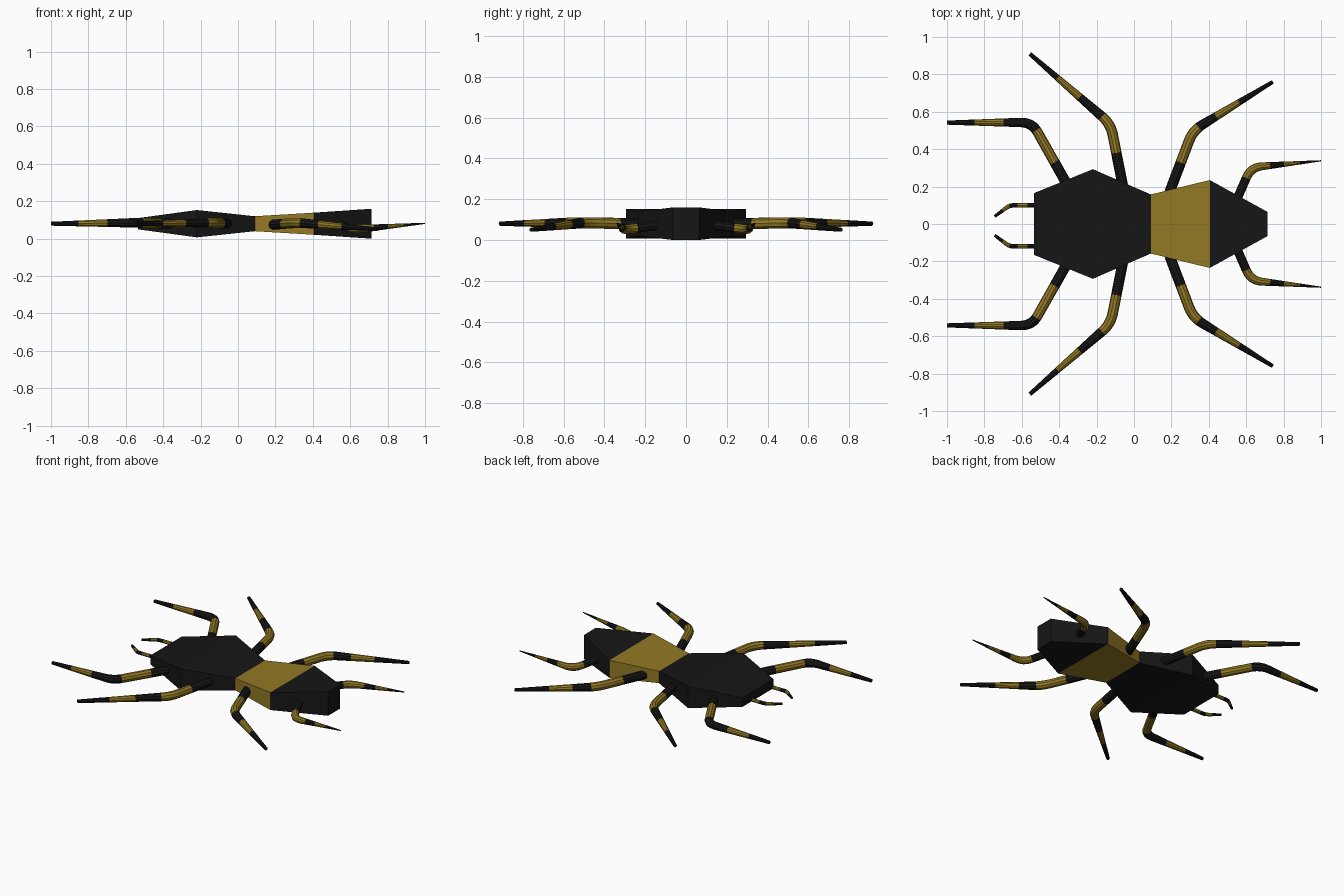
import bpy, bmesh, math
from mathutils import Vector

if "Cube" in bpy.data.objects:
    bpy.data.objects.remove(bpy.data.objects["Cube"])


def material(name, rgb):
    m = bpy.data.materials.new(name)
    m.diffuse_color = (*rgb, 1)
    m.use_nodes = True
    m.node_tree.nodes["Principled BSDF"].inputs["Base Color"].default_value = m.diffuse_color
    return m


BLACK = material("black", (0.008, 0.008, 0.008))
GOLD = material("gold", (0.29, 0.19, 0.018))


def loft(name, rings, gold):
    """Skin closed rings of points; segments whose index is in gold are gold."""
    bm = bmesh.new()
    vs = [[bm.verts.new(p) for p in r] for r in rings]
    n = len(vs[0])
    for i in range(len(vs) - 1):
        for k in range(n):
            j = (k + 1) % n
            f = bm.faces.new((vs[i][k], vs[i][j], vs[i + 1][j], vs[i + 1][k]))
            f.material_index = int(i in gold)
    bm.faces.new(vs[0])
    bm.faces.new(vs[-1])
    bmesh.ops.recalc_face_normals(bm, faces=bm.faces)
    me = bpy.data.meshes.new(name)
    bm.to_mesh(me)
    bm.free()
    me.materials.append(BLACK)
    me.materials.append(GOLD)
    ob = bpy.data.objects.new(name, me)
    bpy.context.collection.objects.link(ob)
    return ob


def limb(name, base, elbow, tip, radii, bands, fillet, sides=10):
    """Banded, tapered tube with a rounded elbow."""
    b, e, t = Vector(base), Vector(elbow), Vector(tip)
    p0 = e + (b - e).normalized() * fillet
    p1 = e + (t - e).normalized() * fillet
    path = [b]
    for i in range(7):
        u = i / 6
        path.append(p0 * (1 - u) ** 2 + e * 2 * u * (1 - u) + p1 * u * u)
    path.append(t)
    dist = [0]
    for a, c in zip(path, path[1:]):
        dist.append(dist[-1] + (c - a).length)
    total = dist[-1]
    stops = sorted(set(dist) | {f * total for f in bands})

    def at(s):
        s = min(max(s, 0), total)
        i = max(k for k in range(len(path) - 1) if dist[k] <= s)
        return path[i].lerp(path[i + 1], (s - dist[i]) / (dist[i + 1] - dist[i]))

    mid_s = dist[4]
    rings, up = [], Vector((0, 0, 1))
    for s in stops:
        d = (at(s + 0.005) - at(s - 0.005)).normalized()
        side = d.cross(up).normalized()
        nrm = side.cross(d)
        if s < mid_s:
            r = radii[0] + (radii[1] - radii[0]) * s / mid_s
        else:
            r = radii[1] + (radii[2] - radii[1]) * (s - mid_s) / (total - mid_s)
        rings.append([at(s) + (side * math.cos(2 * math.pi * k / sides)
                               + nrm * math.sin(2 * math.pi * k / sides)) * r
                      for k in range(sides)])
    gold = set()
    for i in range(len(stops) - 1):
        f = (stops[i] + stops[i + 1]) / 2 / total
        if sum(f > x for x in bands) % 2:
            gold.add(i)
    return loft(name, rings, gold)


# faceted body: x, half width, half height
sections = [(-0.535, 0.165, 0.03), (-0.22, 0.293, 0.073), (0.09, 0.158, 0.04),
            (0.405, 0.235, 0.059), (0.715, 0.064, 0.08)]
loft("body", [[(x, sy * w, 0.08 + sz * h)
               for sy, sz in ((-1, -1), (1, -1), (1, 1), (-1, 1))]
              for x, w, h in sections], {2})

# four pairs of legs: base, elbow, tip, radii, bands
legs = {
    "front_leg": ((-0.34, 0.18, 0.08), (-0.545, 0.543, 0.085), (-1.0, 0.542, 0.08),
                  (0.028, 0.027, 0.011), (0.2, 0.43, 0.65, 0.83)),
    "front_middle_leg": ((-0.055, 0.18, 0.08), (-0.125, 0.535, 0.085), (-0.557, 0.91, 0.08),
                         (0.028, 0.028, 0.011), (0.22, 0.45, 0.62, 0.79)),
    "rear_middle_leg": ((0.19, 0.17, 0.075), (0.315, 0.5, 0.085), (0.742, 0.76, 0.05),
                        (0.028, 0.028, 0.01), (0.2, 0.45, 0.58, 0.75)),
    "rear_leg": ((0.545, 0.12, 0.075), (0.625, 0.303, 0.05), (1.0, 0.338, 0.082),
                 (0.024, 0.024, 0.003), (0.24, 0.52, 0.65, 0.8)),
}
for name, (base, elbow, tip, radii, bands) in legs.items():
    for side, s in (("left", 1), ("right", -1)):
        b, e, t = [(x, y * s, z) for x, y, z in (base, elbow, tip)]
        limb(f"{name}_{side}", b, e, t, radii, bands, 0.06)

# pair of short bent feelers on the head end
for side, s, y in (("left", 1, 0.1), ("right", -1, -0.12)):
    limb(f"feeler_{side}", (-0.52, y, 0.08), (-0.665, y, 0.08), (-0.745, y - s * 0.06, 0.08),
         (0.012, 0.012, 0.008), (0.2, 0.42, 0.6, 0.78), 0.025, 8)
